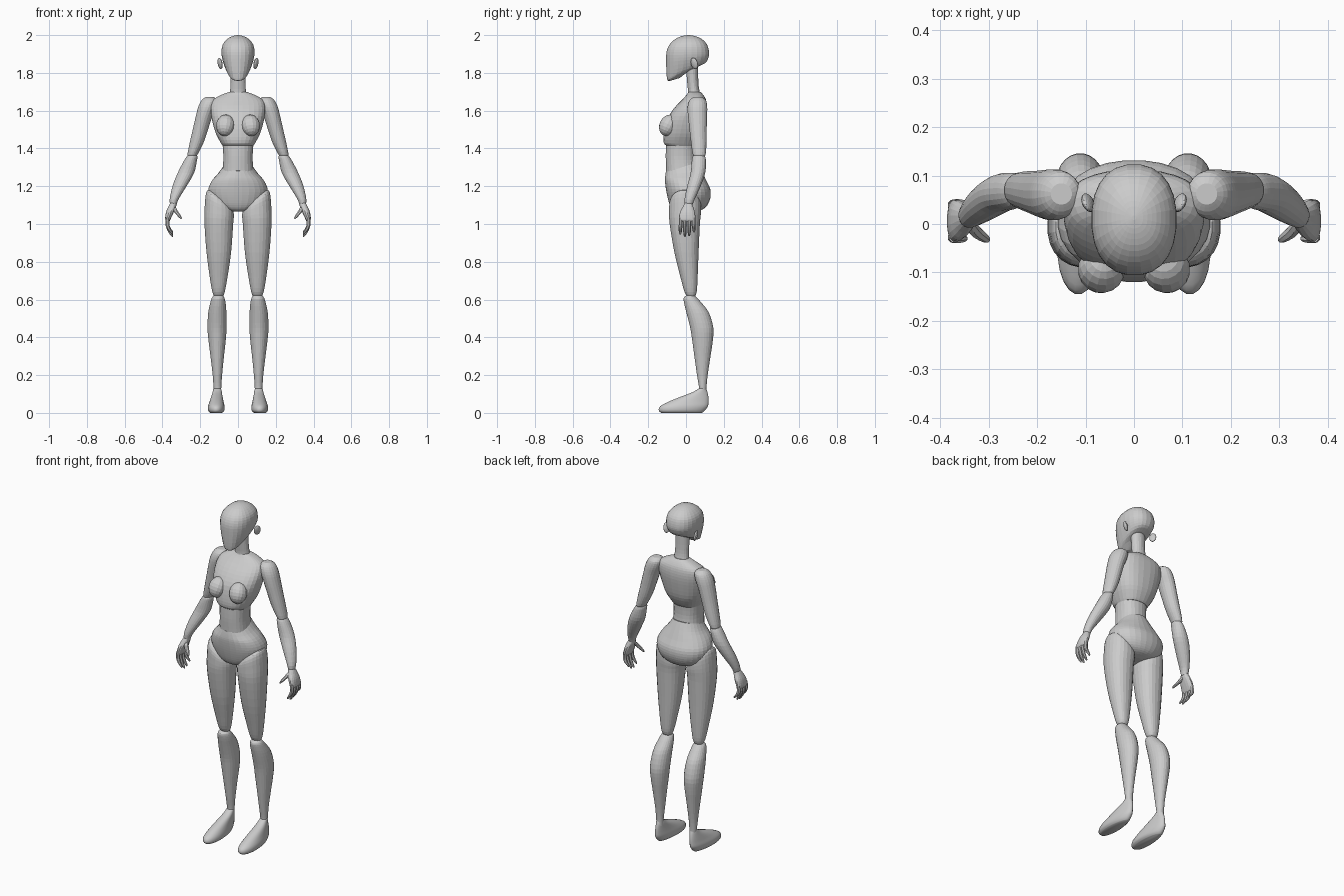
import bpy, bmesh, math


def spline(a, b, c, d, t):
    return 0.5 * (2*b + (c-a)*t + (2*a-5*b+4*c-d)*t*t + (3*b-a-3*c+d)*t**3)


def loft(name, rings, sides=24, power=2.0, sub=3, mirror=False, taper=0.0, smooth=False):
    """Ring = (z, x0, x1, y0, y1, slope along y, slope along x), smoothly interpolated."""
    rings = [tuple(r) + (0,) * (7 - len(r)) for r in rings]
    full = []
    for i in range(len(rings) - 1):
        q = [rings[max(i-1, 0)], rings[i], rings[i+1], rings[min(i+2, len(rings)-1)]]
        for k in range(sub):
            full.append([spline(*v, k / sub) for v in zip(*q)])
    full.append(list(rings[-1]))
    bm = bmesh.new()
    loops = []
    for z, x0, x1, y0, y1, sy, sx in full:
        loop = []
        for k in range(sides):
            a = 2 * math.pi * (k + 0.5) / sides
            c, s = math.cos(a), math.sin(a)
            dx = math.copysign(abs(c) ** (2/power), c) * max((x1-x0)/2, .001) * (1 - taper*s)
            dy = math.copysign(abs(s) ** (2/power), s) * max((y1-y0)/2, .001)
            loop.append(bm.verts.new(((x0+x1)/2 + dx, (y0+y1)/2 + dy, z + sy*dy + sx*dx)))
        loops.append(loop)
    for a, b in zip(loops, loops[1:]):
        for k in range(sides):
            j = (k + 1) % sides
            bm.faces.new((a[k], a[j], b[j], b[k]))
    bm.faces.new(loops[0])
    bm.faces.new(loops[-1])
    return finish(name, bm, mirror, smooth)


def finish(name, bm, mirror, smooth=False):
    bmesh.ops.recalc_face_normals(bm, faces=bm.faces)
    for f in bm.faces:
        f.smooth = smooth
    me = bpy.data.meshes.new(name)
    bm.to_mesh(me)
    bm.free()
    ob = bpy.data.objects.new(name, me)
    bpy.context.collection.objects.link(ob)
    if mirror:
        hub = ob.modifiers.new("mirror", 'MIRROR')
        hub.mirror_object = centre
    return ob


def ball(name, loc, scale, rot=(0, 0, 0)):
    bm = bmesh.new()
    bmesh.ops.create_uvsphere(bm, u_segments=16, v_segments=10, radius=1)
    ob = finish(name, bm, True)
    ob.location, ob.scale, ob.rotation_euler = loc, scale, rot


def tube(name, pts, sides=8):
    """Digit through (x, y, z, radius) points."""
    loft(name, [(z, x-r, x+r, y-r, y+r) for x, y, z, r in pts], sides, mirror=True)


def sym(z, w, y0, y1, sy=0):
    return (z, -w, w, y0, y1, sy)


# mirror centre
centre = bpy.data.objects.new("mirror_centre", None)
bpy.context.collection.objects.link(centre)
centre.hide_render = True

# head and neck
loft("head", [sym(1.765, .016, -.085, -.035, .3), sym(1.784, .040, -.097, .015, .45),
              sym(1.817, .062, -.103, .098, .32), sym(1.868, .082, -.106, .119, .1),
              sym(1.91, .088, -.104, .123), sym(1.95, .081, -.088, .112),
              sym(1.98, .056, -.056, .083), sym(1.995, .028, -.02, .048),
              sym(2.0, .004, .008, .018)], power=2.3)
loft("neck", [sym(1.67, .050, .005, .085), sym(1.70, .043, .010, .073),
              sym(1.75, .040, .006, .066), sym(1.84, .042, -.002, .064)], 20)
ball("ear", (.095, .044, 1.85), (.010, .020, .031), (.15, .25, -.5))

# torso
loft("chest", [sym(1.412, .080, -.100, .055), sym(1.43, .092, -.118, .068),
               sym(1.48, .118, -.118, .092), sym(1.55, .138, -.103, .106),
               sym(1.61, .145, -.066, .112), sym(1.655, .134, -.024, .107),
               sym(1.683, .090, .002, .092), sym(1.70, .042, .014, .076)], 28, 2.4)
ball("breast", (.067, -.093, 1.522), (.049, .048, .059), (-.45, 0, .25))
loft("waist", [sym(1.24, .088, -.104, .065), sym(1.30, .081, -.106, .058),
               sym(1.36, .078, -.108, .052), sym(1.44, .084, -.106, .055)], 24, 2.3)
loft("pelvis", [sym(1.066, .025, -.050, .045), sym(1.077, .085, -.072, .088),
                sym(1.10, .128, -.086, .114), sym(1.14, .152, -.098, .130),
                sym(1.185, .158, -.107, .129), sym(1.23, .138, -.112, .108),
                sym(1.27, .103, -.110, .084, .12), sym(1.303, .079, -.106, .064, .25)],
     28, 2.2)

# legs
loft("thigh", [(.613, .082, .124, .010, .045), (.64, .070, .136, -.008, .057),
               (.72, .055, .150, -.030, .062), (.85, .036, .167, -.062, .067),
               (1.0, .025, .178, -.087, .074), (1.07, .021, .177, -.090, .080, 0, .25),
               (1.12, .030, .170, -.085, .075, 0, .6), (1.15, .055, .155, -.06, .05, 0, .6),
               (1.16, .09, .12, -.02, .02, 0, .5)], 24, 2.2, mirror=True)
loft("shin", [(.10, .090, .126, .070, .108), (.14, .088, .130, .068, .109),
              (.20, .084, .134, .058, .115), (.30, .074, .146, .044, .130),
              (.38, .065, .156, .033, .142), (.45, .060, .162, .022, .145),
              (.53, .061, .158, .002, .122), (.58, .065, .148, -.010, .085),
              (.61, .072, .138, -.012, .058), (.626, .085, .122, .010, .040)],
     24, mirror=True)
loft("foot", [(.0, .085, .147, -.132, .085), (.012, .073, .157, -.145, .100),
              (.035, .072, .158, -.138, .117), (.06, .077, .150, -.092, .120),
              (.085, .082, .142, -.030, .119), (.11, .086, .134, .035, .114),
              (.13, .090, .129, .068, .107)], 24, mirror=True, taper=.18, smooth=True)

# arms
loft("upper_arm", [(1.35, .225, .262, .050, .090), (1.367, .214, .268, .036, .104),
                   (1.43, .182, .256, .026, .109), (1.50, .158, .240, .018, .110),
                   (1.57, .136, .224, .010, .112), (1.62, .115, .211, .008, .113),
                   (1.655, .110, .193, .018, .106), (1.672, .128, .172, .040, .084)],
     20, mirror=True)
loft("forearm", [(1.095, .326, .358, -.004, .032), (1.13, .315, .362, -.008, .046),
                 (1.20, .272, .347, .006, .078), (1.27, .232, .320, .024, .102),
                 (1.33, .218, .289, .030, .106), (1.36, .215, .270, .036, .100),
                 (1.373, .228, .255, .052, .085)], 20, mirror=True)

# hands
loft("palm", [(1.01, .365, .379, -.028, .040), (1.025, .357, .386, -.037, .050),
              (1.06, .341, .382, -.033, .048), (1.09, .329, .370, -.018, .039),
              (1.115, .328, .357, -.004, .031)], 16, 2.3, mirror=True)
for n, (y, ty, tip) in enumerate([(-.028, -.030, .945), (-.006, -.006, .932),
                                  (.017, .017, .936), (.039, .042, .955)]):
    tube(f"finger_{n + 1}", [(.371, y, 1.035, .011), (.374, y, 1.0, .011),
                             (.365, ty, (tip + 1.0) / 2, .010),
                             (.351, ty, tip + .008, .007), (.347, ty, tip, .003)])
tube("thumb", [(.342, .005, 1.092, .012), (.330, -.012, 1.068, .013),
               (.315, -.024, 1.048, .011), (.305, -.031, 1.034, .008),
               (.301, -.034, 1.027, .003)])
